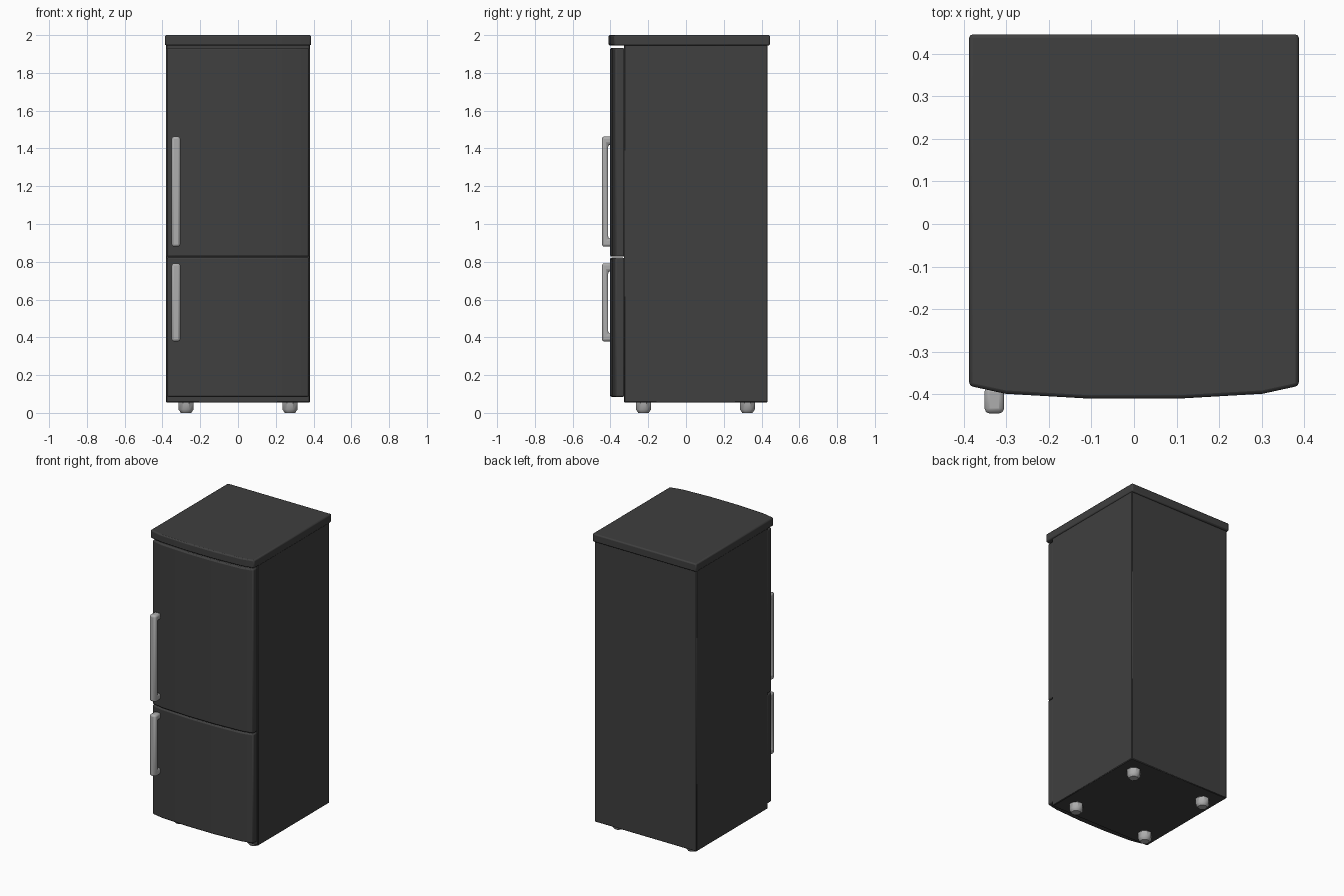
import bpy, bmesh, math

if "Cube" in bpy.data.objects:
    bpy.data.objects.remove(bpy.data.objects["Cube"])


def material(name, v):
    m = bpy.data.materials.new(name)
    m.diffuse_color = (v, v, v, 1)
    m.use_nodes = True
    m.node_tree.nodes["Principled BSDF"].inputs["Base Color"].default_value = m.diffuse_color
    return m


DARK = material("charcoal grey", 0.05)
STEEL = material("brushed grey", 0.42)


def finish(bm, name, mat, bevel=0.0, segments=2):
    bmesh.ops.recalc_face_normals(bm, faces=bm.faces)
    me = bpy.data.meshes.new(name)
    bm.to_mesh(me)
    bm.free()
    ob = bpy.data.objects.new(name, me)
    bpy.context.collection.objects.link(ob)
    me.materials.append(mat)
    if bevel:
        mod = ob.modifiers.new("bevel", 'BEVEL')
        mod.width, mod.segments = bevel, segments
        mod.limit_method, mod.angle_limit = 'ANGLE', math.radians(40)
    bpy.ops.object.select_all(action='DESELECT')
    ob.select_set(True)
    bpy.context.view_layer.objects.active = ob
    bpy.ops.object.shade_smooth_by_angle(angle=math.radians(40))
    return ob


def prism(name, outline, z0, z1, mat, bevel=0.0, segments=2):
    """Extrude an xy outline from z0 to z1."""
    bm = bmesh.new()
    face = bm.faces.new([bm.verts.new((x, y, z0)) for x, y in outline])
    top = bmesh.ops.extrude_face_region(bm, geom=[face])["geom"]
    bmesh.ops.translate(bm, vec=(0, 0, z1 - z0),
                        verts=[v for v in top if isinstance(v, bmesh.types.BMVert)])
    return finish(bm, name, mat, bevel, segments)


def bowed(w, back, side, front):
    """Rectangle whose front edge bows outward in five flats."""
    mid = side + (front - side) * 0.62
    half = [(0.27 * w, front), (0.78 * w, mid), (w, side)]
    return [(-x, y) for x, y in reversed(half)] + half + [(w, back), (-w, back)]


# Cabinet
prism("cabinet", [(-0.38, -0.328), (0.38, -0.328), (0.38, 0.432), (-0.38, 0.432)],
      0.055, 1.95, DARK, 0.004, 1)

# Bowed lid and doors
prism("top_lid", bowed(0.387, 0.445, -0.38, -0.41), 1.945, 2.0, DARK, 0.008)
prism("lower_door", bowed(0.376, -0.326, -0.374, -0.402), 0.085, 0.822, DARK, 0.008)
prism("upper_door", bowed(0.376, -0.326, -0.374, -0.402), 0.827, 1.932, DARK, 0.008)


# Handles: a C-shaped side profile extruded across, with chamfered front edges
def handle(name, z0, z1):
    back, inner, front, t = -0.382, -0.412, -0.445, 0.042
    side = [(back, z0), (front, z0), (front, z1), (back, z1),
            (back, z1 - t), (inner, z1 - t), (inner, z0 + t), (back, z0 + t)]
    bm = bmesh.new()
    face = bm.faces.new([bm.verts.new((-0.351, y, z)) for y, z in side])
    geo = bmesh.ops.extrude_face_region(bm, geom=[face])["geom"]
    bmesh.ops.translate(bm, vec=(0.046, 0, 0),
                        verts=[v for v in geo if isinstance(v, bmesh.types.BMVert)])
    finish(bm, name, STEEL, 0.012, 2)


handle("lower_handle", 0.378, 0.792)
handle("upper_handle", 0.88, 1.463)

# Feet: eight-sided, narrowing at the bottom
for side, x in (("left", -0.275), ("right", 0.275)):
    for end, y in (("front", -0.225), ("back", 0.325)):
        bm = bmesh.new()
        rings = [[bm.verts.new((x + r * math.cos(a), y + r * math.sin(a), z))
                  for a in (math.pi * (i + 0.5) / 4 for i in range(8))]
                 for r, z in ((0.03, 0.005), (0.034, 0.006), (0.043, 0.018), (0.043, 0.06))]
        for v in rings[0]:
            v.co.z = 0
        bm.faces.new(rings[0])
        bm.faces.new(rings[-1])
        for a, b in zip(rings, rings[1:]):
            for i in range(8):
                j = (i + 1) % 8
                bm.faces.new((a[i], a[j], b[j], b[i]))
        finish(bm, f"{end}_{side}_foot", STEEL)
